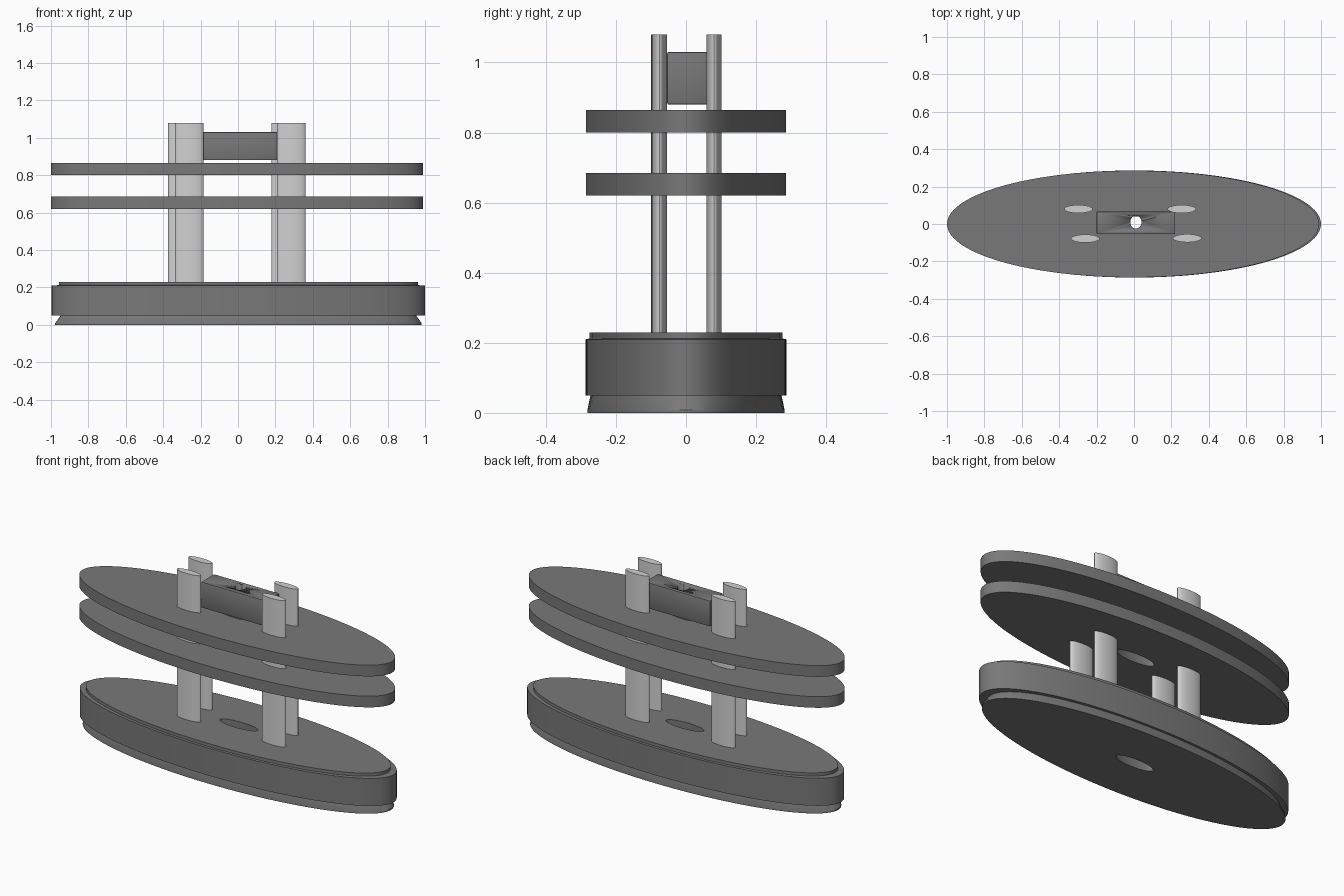
import bpy, bmesh, math

default = bpy.data.objects.get("Cube")
if default:
    bpy.data.objects.remove(default, do_unlink=True)

FLATTEN = 0.287   # depth of every oval relative to its width


def material(name, value):
    mat = bpy.data.materials.new(name)
    mat.use_nodes = True
    colour = (value, value, value, 1)
    mat.diffuse_color = colour
    mat.node_tree.nodes["Principled BSDF"].inputs["Base Color"].default_value = colour
    return mat


dark = material("dark grey", 0.19)
light = material("light grey", 0.64)


def finish(bm, name, mat):
    bmesh.ops.recalc_face_normals(bm, faces=bm.faces)
    mesh = bpy.data.meshes.new(name)
    bm.to_mesh(mesh)
    bm.free()
    mesh.materials.append(mat)
    mesh.shade_smooth()
    mesh.set_sharp_from_angle(angle=math.radians(30))
    obj = bpy.data.objects.new(name, mesh)
    bpy.context.collection.objects.link(obj)
    return obj


def oval(name, mat, profile, x=0.0, y=0.0, segments=96, hole=None, flatten=FLATTEN):
    """Oval solid from (radius, height) steps, with an optional centre hole."""
    bm = bmesh.new()
    steps = list(profile)
    if hole:
        steps = [(hole, profile[0][1])] + steps + [(hole, profile[-1][1])]
    rings = []
    for r, z in steps:
        shift = 0.006 if r == hole else 0
        rings.append([bm.verts.new((x + r * math.cos(a), y + shift + r * flatten * math.sin(a), z))
                      for a in (math.tau * i / segments for i in range(segments))])
    pairs = list(zip(rings, rings[1:]))
    if hole:
        pairs.append((rings[-1], rings[0]))
    else:
        bm.faces.new(rings[0])
        bm.faces.new(rings[-1])
    for a, b in pairs:
        for i in range(segments):
            j = (i + 1) % segments
            bm.faces.new((a[i], a[j], b[j], b[i]))
    return finish(bm, name, mat)


# Base with flared foot and stepped top
oval("base", dark,
     [(0.98, 0), (0.98, 0.008), (0.95, 0.05), (0.998, 0.05), (0.998, 0.21),
      (0.96, 0.212), (0.96, 0.23)], x=0.002, hole=0.12)

# Two plates carried by the rods
for name, z in (("lower_plate", 0.62), ("upper_plate", 0.80)):
    oval(name, dark, [(0.995, z), (0.995, z + 0.065)], x=-0.005, hole=0.12)

# Four upright rods
rods = {"front_right_rod": (-0.26, -0.078), "front_left_rod": (0.285, -0.076),
        "back_right_rod": (-0.297, 0.08), "back_left_rod": (0.255, 0.08)}
for name, (x, y) in rods.items():
    oval(name, light, [(0.076, 0.2), (0.076, 1.08)], x, y, segments=40)

# Block between the rods, with rounded edges
bm = bmesh.new()
bmesh.ops.create_cube(bm, size=1)
bmesh.ops.scale(bm, vec=(0.42, 0.12, 0.15), verts=bm.verts)
bmesh.ops.translate(bm, vec=(0.01, 0.006, 0.955), verts=bm.verts)
bmesh.ops.bevel(bm, geom=bm.edges[:], offset=0.005, segments=2, profile=0.5, affect='EDGES')
block = finish(bm, "block", dark)

# Bore through the block
cutter = oval("bore_cutter", dark, [(0.03, 0.8), (0.03, 1.1)], 0.01, 0.01,
              segments=32, flatten=1.15)
cutter.hide_render = True
cutter.hide_viewport = True
bore = block.modifiers.new("bore", 'BOOLEAN')
bore.operation = 'DIFFERENCE'
bore.solver = 'EXACT'
bore.object = cutter
